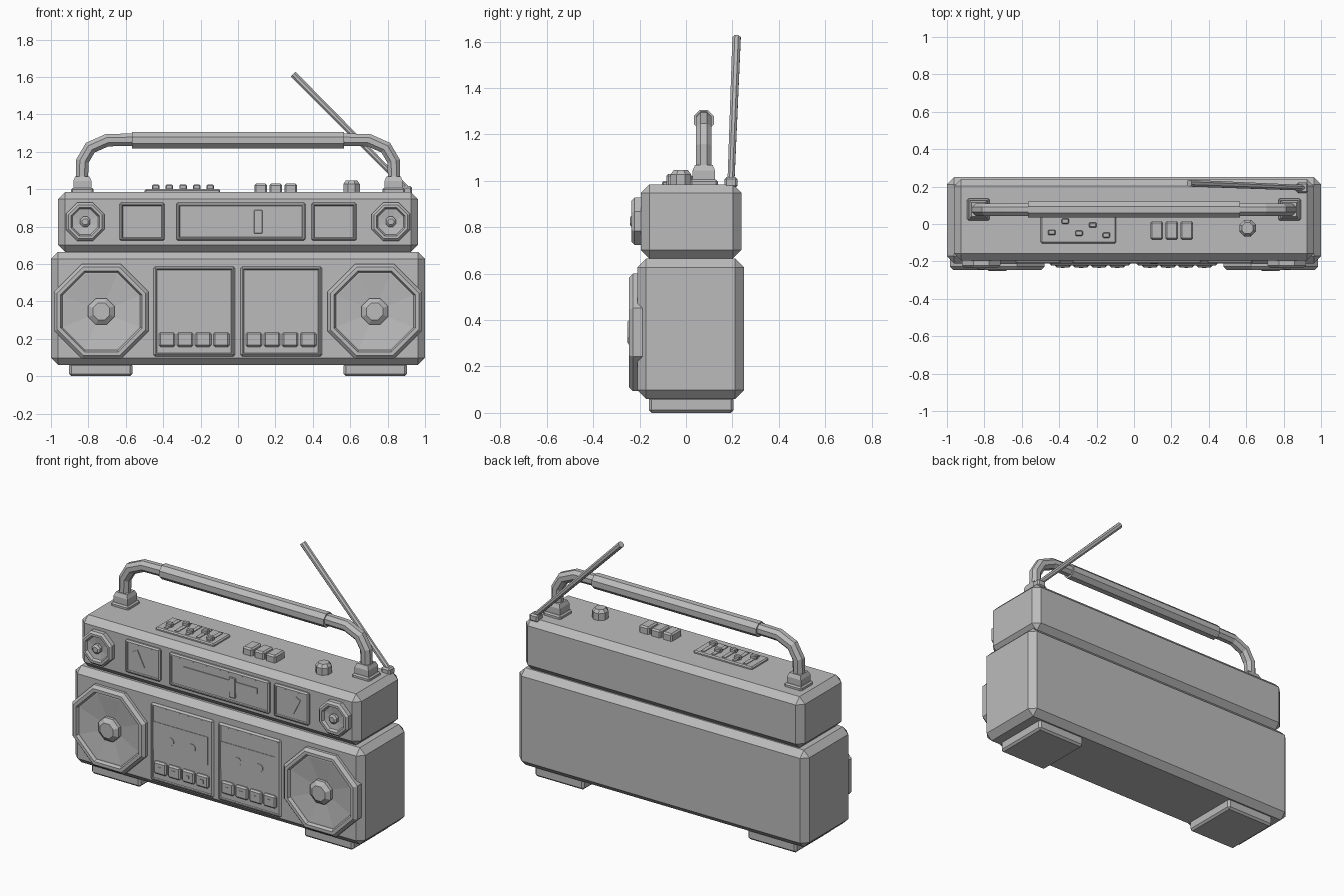
import bpy, bmesh, math
from mathutils import Vector, Matrix

if "Cube" in bpy.data.objects:
    bpy.data.objects.remove(bpy.data.objects["Cube"])

grey = bpy.data.materials.new("plain grey")
grey.diffuse_color = (0.5, 0.5, 0.5, 1)
grey.use_nodes = True
grey.node_tree.nodes["Principled BSDF"].inputs["Base Color"].default_value = grey.diffuse_color


def finish(name, bm):
    bmesh.ops.recalc_face_normals(bm, faces=bm.faces)
    me = bpy.data.meshes.new(name)
    bm.to_mesh(me)
    bm.free()
    me.materials.append(grey)
    ob = bpy.data.objects.new(name, me)
    bpy.context.collection.objects.link(ob)
    return ob


def box(name, x, y, z, bevel=0.0, rim=0.0, sink=0.0, tilt=0.0):
    """Chamfered box from (min, max) ranges; rim and sink recess the front face."""
    size = Vector((x[1] - x[0], y[1] - y[0], z[1] - z[0]))
    mid = Vector((x[0] + x[1], y[0] + y[1], z[0] + z[1])) / 2
    bm = bmesh.new()
    bmesh.ops.create_cube(bm, size=1)
    bmesh.ops.scale(bm, vec=size, verts=bm.verts)
    if bevel:
        bmesh.ops.bevel(bm, geom=bm.edges[:], offset=bevel, segments=1, affect='EDGES')
    if rim:
        bm.normal_update()
        front = [f for f in bm.faces if f.normal.y < -0.99]
        bmesh.ops.inset_region(bm, faces=front, thickness=rim, depth=0)
        bmesh.ops.inset_region(bm, faces=front, thickness=0.005, depth=-sink)
    bm.transform(Matrix.Translation(mid) @ Matrix.Rotation(tilt, 4, 'Y'))
    return finish(name, bm)


def rings(name, loops):
    """Skin a list of point loops and cap both ends."""
    bm = bmesh.new()
    vs = [[bm.verts.new(p) for p in loop] for loop in loops]
    n = len(vs[0])
    for a, b in zip(vs, vs[1:]):
        for i in range(n):
            j = (i + 1) % n
            bm.faces.new((a[i], a[j], b[j], b[i]))
    bm.faces.new(vs[0])
    bm.faces.new(vs[-1])
    return finish(name, bm)


def octagon(r):
    """Flat-sided octagon, r measured to the flats."""
    R = r / math.cos(math.pi / 8)
    return [(R * math.cos(a), R * math.sin(a))
            for a in (math.pi / 8 + i * math.pi / 4 for i in range(8))]


def turned(name, cx, cz, profile):
    """Octagonal turned part facing the front; profile is (radius, y)."""
    return rings(name, [[(cx + u, y, cz + v) for u, v in octagon(r)] for r, y in profile])


def tube(name, path, radii):
    """Octagonal tube with mitred joints along a path."""
    pts = [Vector(p) for p in path]
    loops = []
    for i, p in enumerate(pts):
        d0 = (p - pts[max(i - 1, 0)]).normalized()
        d1 = (pts[min(i + 1, len(pts) - 1)] - p).normalized()
        t = (d0 + d1).normalized()
        side = t.cross(Vector((0, 1, 0))).normalized()
        up = side.cross(t)
        miter = 1 / max(t.dot(d0), t.dot(d1))
        loops.append([p + side * u * miter + up * v for u, v in octagon(radii[i])])
    return rings(name, loops)


# main cabinets
box("lower_body", (-1, 1), (-0.21, 0.25), (0.06, 0.665), 0.038)
box("upper_body", (-0.963, 0.963), (-0.195, 0.24), (0.665, 0.985), 0.038)

for s, side in ((-1, "left"), (1, "right")):
    # feet
    fx = sorted((s * 0.565, s * 0.903))
    box(side + "_foot", fx, (-0.16, 0.205), (0, 0.07), 0.012)

    # large speaker: frame with shallow cone, then the dome
    cx = s * 0.731
    turned(side + "_speaker", cx, 0.347,
           [(0.253, -0.18), (0.253, -0.228), (0.236, -0.246), (0.217, -0.246),
            (0.208, -0.228), (0.20, -0.228), (0.07, -0.212)])
    turned(side + "_speaker_dome", cx, 0.347,
           [(0.07, -0.20), (0.07, -0.232), (0.045, -0.252)])

    # tweeter
    cx = s * 0.817
    turned(side + "_tweeter", cx, 0.826,
           [(0.102, -0.18), (0.102, -0.222), (0.09, -0.234), (0.076, -0.234),
            (0.068, -0.218), (0.028, -0.212)])
    turned(side + "_tweeter_dome", cx, 0.826,
           [(0.027, -0.20), (0.027, -0.232), (0.016, -0.242)])

    # level meter with slanted needle
    mx = sorted((s * 0.393, s * 0.633))
    box(side + "_meter", mx, (-0.212, -0.18), (0.725, 0.928), 0.008, 0.008, 0.006)
    nx = s * 0.538
    box(side + "_meter_needle", (nx - 0.017, nx + 0.017), (-0.211, -0.20),
        (0.772, 0.882), tilt=s * 0.46)

    # handle mount: base plate, tapered block
    hx = s * 0.832
    box(side + "_handle_base", (hx - 0.06, hx + 0.06), (0.018, 0.137), (0.97, 1.006), 0.008)
    rings(side + "_handle_socket",
          [[(hx + a * w, 0.077 + b * w, z) for a, b in ((-1, -1), (1, -1), (1, 1), (-1, 1))]
           for w, z in ((0.048, 1.0), (0.048, 1.045), (0.038, 1.068))])

# tuner display
box("tuner_panel", (-0.33, 0.36), (-0.212, -0.18), (0.725, 0.928), 0.008, 0.01, 0.006)
box("tuner_scale_top", (-0.235, 0.28), (-0.211, -0.20), (0.832, 0.866))
box("tuner_scale_bottom", (-0.235, 0.28), (-0.209, -0.20), (0.794, 0.832))
box("tuner_pointer", (0.085, 0.13), (-0.214, -0.20), (0.762, 0.888), 0.003)

# cassette decks
for x0, side in ((-0.452, "left"), (0.013, "right")):
    box(side + "_cassette_door", (x0, x0 + 0.435), (-0.222, -0.19), (0.105, 0.588),
        0.01, 0.008, 0.006)
    box(side + "_cassette_window", (x0 + 0.02, x0 + 0.395), (-0.219, -0.21), (0.30, 0.475))
    for k in range(2):
        turned(side + "_reel", x0 + 0.138 + 0.15 * k, 0.38, [(0.024, -0.21), (0.024, -0.222)])
    # transport keys with tiny marks
    for k in range(4):
        kx = x0 + 0.029 + 0.097 * k
        box(side + "_key", (kx, kx + 0.086), (-0.232, -0.205), (0.157, 0.235), 0.009)
        w = 0.012 if k % 2 else 0.009
        box(side + "_key_mark", (kx + 0.043 - w, kx + 0.043 + w), (-0.235, -0.23),
            (0.196 - w, 0.196 + w))

# equaliser panel, slots and sliders
box("equaliser_panel", (-0.5, -0.095), (-0.103, 0.065), (0.97, 1.0), 0.007)
for k, y in enumerate((-0.045, 0.015, -0.05, -0.005, -0.06)):
    x = -0.44 + 0.073 * k
    box("equaliser_slot", (x - 0.012, x + 0.012), (-0.083, 0.047), (0.995, 1.004))
    box("equaliser_slider", (x - 0.02, x + 0.02), (y - 0.014, y + 0.014), (0.995, 1.024), 0.005)

# mode buttons
for k in range(3):
    x = 0.088 + 0.08 * k
    box("mode_button", (x, x + 0.068), (-0.085, 0.015), (0.97, 1.03), 0.009)

# volume knob
rings("volume_knob", [[(0.607 + u, -0.022 + v, z) for u, v in octagon(r)]
                      for r, z in ((0.044, 0.97), (0.044, 1.028), (0.03, 1.047))])

# carrying handle and grip
half = [(-0.835, 1.04), (-0.832, 1.15), (-0.79, 1.222), (-0.70, 1.262), (-0.56, 1.265)]
path = [(x, 0.077, z) for x, z in half] + [(-x, 0.077, z) for x, z in reversed(half)]
tube("handle", path, [0.033] * len(path))
tube("handle_grip", [(-0.568, 0.077, 1.262), (0.568, 0.077, 1.262)], [0.043, 0.043])

# antenna
box("antenna_base", (0.87, 0.93), (0.165, 0.222), (0.97, 1.016), 0.009)
tube("antenna", [(0.905, 0.194, 1.0), (0.295, 0.218, 1.615)], [0.015, 0.018])
